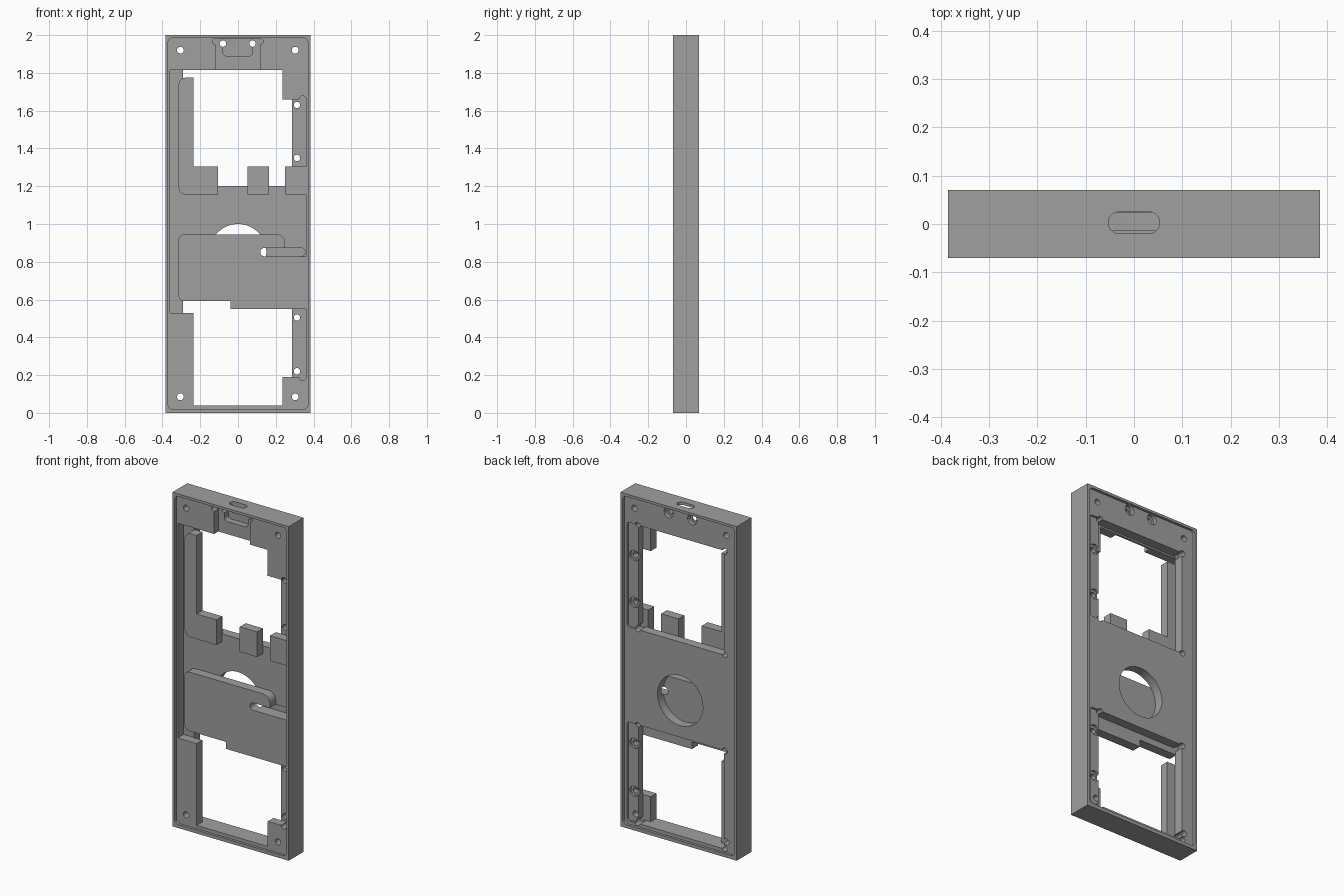
import bpy, bmesh, math
from mathutils import Vector

cube = bpy.data.objects.get("Cube")
if cube:
    bpy.data.objects.remove(cube, do_unlink=True)

grey = bpy.data.materials.new("machined grey")
grey.use_nodes = True
COLOUR = (0.35, 0.35, 0.35, 1)
grey.diffuse_color = COLOUR
grey.node_tree.nodes["Principled BSDF"].inputs["Base Color"].default_value = COLOUR

# depth levels along y
FRONT, BACK = -0.07, 0.07
FACE, FLOOR, REAR = -0.055, 0.0, 0.055
OUT = 0.02


def fillet(points):
    """Expand (x, z, radius) points into rounded corners."""
    result = []
    for i, p in enumerate(points):
        corner = Vector(p[:2])
        if len(p) == 2:
            result.append(corner)
            continue
        r = p[2]
        a = (Vector(points[i - 1][:2]) - corner).normalized()
        b = (Vector(points[(i + 1) % len(points)][:2]) - corner).normalized()
        centre = corner + (a + b) * r
        for k in range(7):
            t = k * math.pi / 12
            result.append(centre - b * r * math.cos(t) - a * r * math.sin(t))
    return result


def prism(name, points, y0, y1):
    """Extrude an x-z outline from y0 to y1."""
    bm = bmesh.new()
    face = bm.faces.new([bm.verts.new((p[0], y0, p[1])) for p in fillet(points)])
    ext = bmesh.ops.extrude_face_region(bm, geom=[face])
    moved = [v for v in ext["geom"] if isinstance(v, bmesh.types.BMVert)]
    bmesh.ops.translate(bm, verts=moved, vec=(0, y1 - y0, 0))
    bmesh.ops.recalc_face_normals(bm, faces=bm.faces)
    mesh = bpy.data.meshes.new(name)
    bm.to_mesh(mesh)
    bm.free()
    mesh.materials.append(grey)
    obj = bpy.data.objects.new(name, mesh)
    bpy.context.scene.collection.objects.link(obj)
    return obj


def rect(x0, x1, z0, z1, r=None):
    pts = [(x0, z0), (x1, z0), (x1, z1), (x0, z1)]
    return [p + (r,) for p in pts] if r else pts


def disc(x, z, r, n=32):
    return [(x + r * math.cos(2 * math.pi * k / n),
             z + r * math.sin(2 * math.pi * k / n)) for k in range(n)]


def cut_with(target, cutter):
    cutter.hide_render = True
    mod = target.modifiers.new("cut", "BOOLEAN")
    mod.operation = "DIFFERENCE"
    mod.solver = "EXACT"
    mod.object = cutter
    bpy.ops.object.select_all(action="DESELECT")
    bpy.context.view_layer.objects.active = target
    target.select_set(True)
    bpy.ops.object.modifier_apply(modifier=mod.name)
    bpy.data.objects.remove(cutter, do_unlink=True)


frame = prism("frame", rect(-0.385, 0.385, 0, 2), FRONT, BACK)


def cut(points, y0, y1):
    cut_with(frame, prism("cutter", points, y0, y1))


# shallow recesses inside the rim, front and back
cut(rect(-0.37, 0.37, 0.02, 1.985, 0.025), FRONT - OUT, FACE)
cut(rect(-0.37, 0.37, 0.02, 1.985, 0.025), REAR, BACK + OUT)

# deep front pocket
cut([(-0.36, 0.53), (-0.235, 0.53), (-0.235, 0.04), (0.235, 0.04),
     (0.235, 0.19), (0.36, 0.19), (0.36, 1.66), (0.235, 1.66),
     (0.235, 1.815), (-0.36, 1.815)], FRONT - OUT, FLOOR)
for z in (0.19, 1.66):
    cut(disc(0.342, z, 0.018), FRONT - OUT, FLOOR - 0.001)

# windows through the floor, with relieved corners and a side ledge
for z0, z1 in ((0.04, 0.63), (1.2, 1.825)):
    cut(rect(-0.29, 0.285, z0, z1), FLOOR - 0.002, BACK + OUT)
    cut(rect(0.27, 0.352, z0 - 0.001, z1 + 0.001, 0.015), REAR - 0.012, BACK + OUT)
    for z in (z0 + 0.003, z1 - 0.003):
        cut(disc(-0.295, z, 0.017), FLOOR + 0.002, BACK + OUT)
        cut(disc(0.283, z, 0.017), FLOOR + 0.002, BACK + OUT)

# round opening and cable slot in the middle floor
cut(disc(0, 0.85, 0.15, 64), FLOOR - OUT, BACK + OUT)
cut(rect(0.118, 0.355, 0.829, 0.873, 0.0215), FLOOR - OUT, 0.02)

# connector channel, inner notch and port in the top
cut(rect(-0.12, 0.117, 1.8, 1.983), FRONT - OUT, -0.015)
for x in (-0.12, 0.117):
    cut(disc(x, 1.966, 0.016), FRONT - OUT, -0.016)
cut([(-0.08, 1.89, 0.02), (0.077, 1.89, 0.02), (0.077, 1.982), (-0.08, 1.982)],
    FRONT - OUT, 0.024)
port = prism("port_cutter", rect(-0.053, 0.053, -0.0225, 0.0225, 0.022), -0.05, 0.05)
port.rotation_euler.x = math.pi / 2
port.location = (0, 0.0025, 1.99)
cut_with(frame, port)

# screw holes: corners, side ledge, connector
for x in (-0.305, 0.303):
    for z in (0.085, 1.92):
        cut(disc(x, z, 0.018, 24), FRONT - OUT, BACK + OUT)
small_holes = [(0.312, z) for z in (0.22, 0.505, 1.35, 1.63)]
small_holes += [(x, 1.955) for x in (-0.08, 0.077)]
for x, z in small_holes:
    cut(disc(x, z, 0.017, 24), FRONT - OUT, BACK + OUT)
    cut(disc(x, z, 0.031, 24), 0.03, BACK + OUT)

# raised blocks standing on the floor
BASE = FLOOR + 0.001
prism("corner_block", [(-0.315, 1.155, 0.04), (-0.105, 1.155), (-0.105, 1.305),
                       (-0.235, 1.305), (-0.235, 1.775), (-0.315, 1.775, 0.04)],
      FACE, BASE)
prism("middle_block", rect(0.05, 0.165, 1.155, 1.305), FACE, BASE)
prism("side_block", rect(0.25, 0.361, 1.155, 1.305), FACE, BASE)

# lower plate, notched for the cable slot
prism("lower_plate", [(-0.315, 0.592, 0.03), (-0.04, 0.592), (-0.04, 0.55),
                      (0.361, 0.55), (0.361, 0.829), (0.118, 0.829, 0.0215),
                      (0.118, 0.873, 0.0215), (0.25, 0.873), (0.25, 0.945, 0.045),
                      (-0.315, 0.945, 0.03)], FACE, BASE)

# smooth the curved walls, keep edges sharp
for obj in bpy.context.scene.collection.objects:
    obj.select_set(obj.type == "MESH" and grey.name in obj.data.materials)
bpy.context.view_layer.objects.active = frame
bpy.ops.object.shade_smooth_by_angle(angle=math.radians(30))
